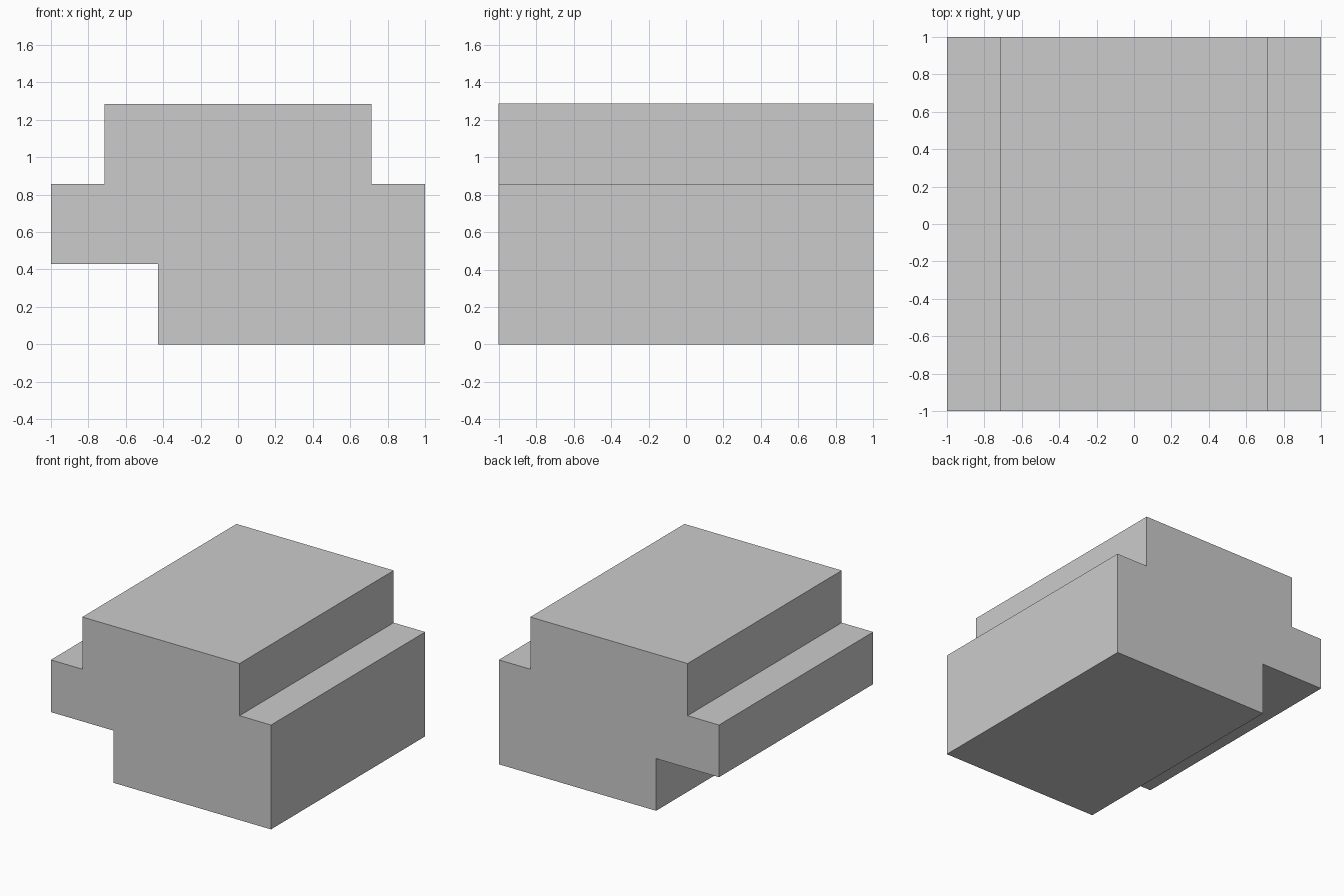
import bpy
import bmesh
from mathutils import Matrix, Vector

if "Cube" in bpy.data.objects:
    bpy.data.objects.remove(bpy.data.objects["Cube"])

U = 2 / 7          # facade module width
H = 3 / 7          # storey height


def add_box(bm, lo, hi):
    lo, hi = Vector(lo), Vector(hi)
    size = hi - lo
    mat = Matrix.Translation((lo + hi) / 2) @ Matrix.Diagonal((*size, 1))
    return bmesh.ops.create_cube(bm, size=1, matrix=mat)["verts"]


def finish(name, bm):
    bmesh.ops.recalc_face_normals(bm, faces=bm.faces)
    mesh = bpy.data.meshes.new(name)
    bm.to_mesh(mesh)
    bm.free()
    obj = bpy.data.objects.new(name, mesh)
    bpy.context.collection.objects.link(obj)
    return obj


def box(name, lo, hi):
    bm = bmesh.new()
    add_box(bm, lo, hi)
    return finish(name, bm)


def open_front_box(name, lo, hi, room_lo, room_hi):
    """Block with a room recessed from its front face."""
    bm = bmesh.new()
    rims = []
    for a, b in ((lo, hi), (room_lo, room_hi)):
        verts = add_box(bm, a, b)
        front = min({f for v in verts for f in v.link_faces},
                    key=lambda f: f.calc_center_median().y)
        rims += list(front.edges)
        bmesh.ops.delete(bm, geom=[front], context='FACES_ONLY')
    bmesh.ops.bridge_loops(bm, edges=rims)
    return finish(name, bm)


# Ground storey, set in on the left
box("ground_storey", (-1 + 2 * U, -1, 0), (1, 1, H))

# Middle storey with the open balcony at its left end
open_front_box("middle_storey", (-1, -1, H), (1, 1, 2 * H),
               (-0.982, -1, H + 0.03), (-0.732, 0.97, 2 * H - 0.027))

# Top storey: one thin-walled room open to the front
half = 2.5 * U
t = 0.009
open_front_box("top_storey", (-half, -1, 2 * H), (half, 1, 3 * H),
               (-half + t, -1, 2 * H + 0.014), (half - t, 0.985, 3 * H - t))

# Slim posts dividing the top front into five bays
for i in range(1, 5):
    x = -half + i * U
    box(f"bay_post_{i}", (x - 0.005, -0.999, 2 * H + 0.013),
        (x + 0.005, -0.96, 3 * H - t + 0.001))
